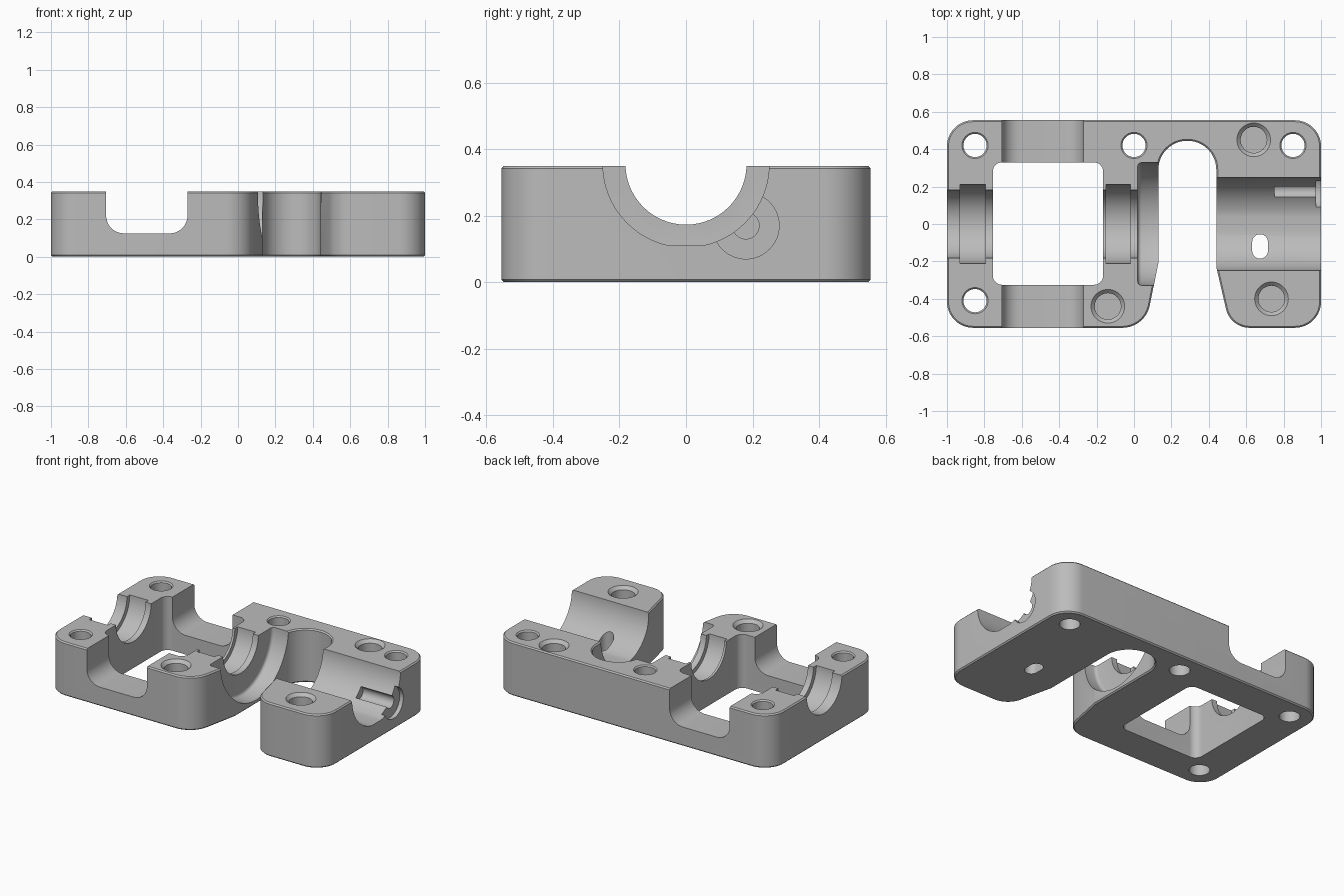
import bpy, bmesh
from math import sin, cos, pi, radians
from mathutils import Vector

if "Cube" in bpy.data.objects:
    bpy.data.objects.remove(bpy.data.objects["Cube"])

TOP = 0.35       # block height
AXIS_Z = 0.355   # height of the shaft axis

grey = bpy.data.materials.new("machined grey")
grey.use_nodes = True
colour = (0.5, 0.5, 0.5, 1)
grey.diffuse_color = colour
grey.node_tree.nodes["Principled BSDF"].inputs["Base Color"].default_value = colour


def rounded(corners, steps=12):
    """Outline through (x, y, radius) corners with filleted turns."""
    out = []
    for i, (x, y, r) in enumerate(corners):
        p = Vector((x, y))
        a = (Vector(corners[i - 1][:2]) - p).normalized()
        b = (Vector(corners[(i + 1) % len(corners)][:2]) - p).normalized()
        if r == 0:
            out.append(p)
            continue
        half = a.angle(b) / 2
        tangent = r / (sin(half) / cos(half))
        centre = p + (a + b).normalized() * (r / sin(half))
        s, e = p + a * tangent - centre, p + b * tangent - centre
        turn = s.angle(e)
        for k in range(steps + 1):
            t = k / steps
            out.append(centre + (s * sin((1 - t) * turn) + e * sin(t * turn)) / sin(turn))
    return out


def box_outline(x0, x1, y0, y1, r):
    return rounded([(x0, y0, r), (x1, y0, r), (x1, y1, r), (x0, y1, r)])


def circle(cx, cy, r, n=64):
    return [Vector((cx + r * cos(2 * pi * k / n), cy + r * sin(2 * pi * k / n))) for k in range(n)]


def prism(name, outline, axis, lo, hi):
    """Extrude an outline along the x, y or z axis."""
    place = {"x": lambda p, d: (d, p.x, p.y),
             "y": lambda p, d: (p.x, d, p.y),
             "z": lambda p, d: (p.x, p.y, d)}[axis]
    bm = bmesh.new()
    low = [bm.verts.new(place(p, lo)) for p in outline]
    high = [bm.verts.new(place(p, hi)) for p in outline]
    bm.faces.new(low)
    bm.faces.new(high)
    n = len(outline)
    for i in range(n):
        j = (i + 1) % n
        bm.faces.new((low[i], low[j], high[j], high[i]))
    return finish(name, bm)


def finish(name, bm):
    bmesh.ops.recalc_face_normals(bm, faces=bm.faces)
    mesh = bpy.data.meshes.new(name)
    bm.to_mesh(mesh)
    bm.free()
    mesh.materials.append(grey)
    obj = bpy.data.objects.new(name, mesh)
    bpy.context.collection.objects.link(obj)
    return obj


def chamfer(obj, width, segments=1):
    mod = obj.modifiers.new("edge chamfer", "BEVEL")
    mod.width = width
    mod.segments = segments
    mod.limit_method = "ANGLE"
    mod.angle_limit = radians(50)


cutters = []


def cut(name, outline, axis, lo, hi):
    cutters.append(prism(name + "_cutter", outline, axis, lo, hi))
    return cutters[-1]


def cone_cut(name, x, y, z0, z1, r0, r1):
    bm = bmesh.new()
    bmesh.ops.create_cone(bm, cap_ends=True, segments=40, radius1=r0, radius2=r1, depth=z1 - z0)
    bmesh.ops.translate(bm, verts=bm.verts, vec=(x, y, (z0 + z1) / 2))
    cutters.append(finish(name + "_cutter", bm))


# Main block with the open slot between the two arms
block = prism("bearing_block", rounded([
    (-1, -0.555, 0.14), (0.06, -0.555, 0.15), (0.13, -0.21, 0),
    (0.13, 0.445, 0.154), (0.44, 0.445, 0.154),
    (0.44, -0.23, 0), (0.515, -0.555, 0.13), (1, -0.555, 0.14),
    (1, 0.555, 0.14), (-1, 0.555, 0.14)]), "z", 0, TOP)
chamfer(block, 0.008)

# Window through the floor and the notch across both side walls
cut("window", box_outline(-0.755, -0.165, -0.325, 0.33, 0.05), "z", -0.1, 0.6)
cut("notch", box_outline(-0.705, -0.27, 0.125, 0.7, 0.095), "y", -0.7, 0.7)

# Shaft bore with two wider bearing seats
cut("shaft_bore", circle(0, AXIS_Z, 0.182), "x", -1.1, 0.2)
for x0, x1 in ((-0.93, -0.795), (-0.15, -0.02)):
    cut("bearing_seat", circle(0, AXIS_Z, 0.211), "x", x0, x1)

# Round wheel recess opening into the slot
recess = cut("wheel_recess", circle(0, AXIS_Z, 0.328, 96), "x", 0.02, 0.25)
chamfer(recess, 0.02, 4)

# Large bore with flattened floor, end pocket and pin groove
flat = [Vector((p.x, max(p.y, 0.11))) for p in circle(0, AXIS_Z, 0.25, 80)]
flat = [p for i, p in enumerate(flat)
        if p.y > 0.1101 or flat[i - 1].y > 0.1101 or flat[(i + 1) % len(flat)].y > 0.1101]
cut("large_bore", flat, "x", 0.3, 1.1)
cut("end_pocket", circle(0.18, 0.17, 0.1), "x", 0.973, 1.1)
cut("pin_groove", circle(0.18, 0.17, 0.04, 32), "x", 0.75, 1.05)
cut("drain_slot", box_outline(0.632, 0.716, -0.185, -0.055, 0.0415), "z", -0.1, 0.3)

# Through bolt holes with a small rim chamfer
for x, y in ((-0.85, 0.42), (-0.85, -0.41), (0, 0.42), (0.85, 0.42)):
    cone_cut("bolt_hole", x, y, -0.1, 0.5, 0.062, 0.062)
    cone_cut("bolt_rim", x, y, TOP - 0.01, TOP + 0.01, 0.06, 0.08)

# Blind dowel holes with a wider chamfer
for x, y in ((0.64, 0.45), (-0.14, -0.44), (0.735, -0.4)):
    cone_cut("dowel_hole", x, y, 0.15, 0.5, 0.07, 0.07)
    cone_cut("dowel_rim", x, y, TOP - 0.022, TOP + 0.022, 0.068, 0.112)

# Carve the block, bake the result and drop the cutters
for cutter in cutters:
    cutter.hide_render = True
    mod = block.modifiers.new(cutter.name, "BOOLEAN")
    mod.operation = "DIFFERENCE"
    mod.solver = "EXACT"
    mod.object = cutter
bpy.context.view_layer.update()
baked = bpy.data.meshes.new_from_object(block.evaluated_get(bpy.context.evaluated_depsgraph_get()))
block.modifiers.clear()
block.data = baked
baked.materials.clear()
baked.materials.append(grey)
for poly in baked.polygons:
    poly.material_index = 0
for cutter in cutters:
    bpy.data.objects.remove(cutter)

bpy.ops.object.select_all(action="DESELECT")
block.select_set(True)
bpy.context.view_layer.objects.active = block
bpy.ops.object.shade_smooth_by_angle(angle=radians(30))
